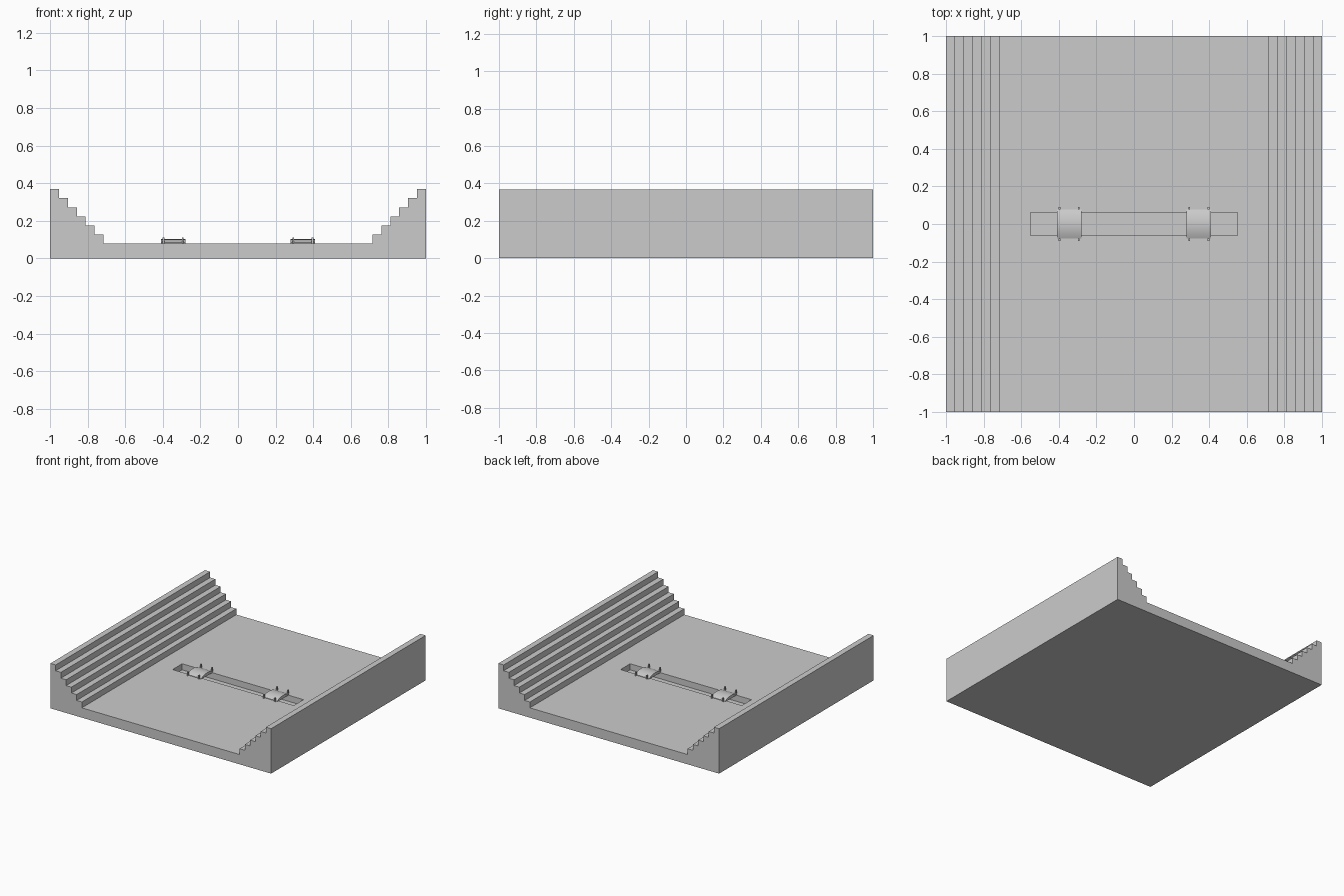
import bpy
import bmesh
import math
from mathutils import Matrix, Vector

default = bpy.data.objects.get("Cube")
if default:
    bpy.data.objects.remove(default, do_unlink=True)

stone = bpy.data.materials.new("pale grey stone")
stone.use_nodes = True
GREY = (0.6, 0.6, 0.6, 1)
stone.diffuse_color = GREY
stone.node_tree.nodes["Principled BSDF"].inputs["Base Color"].default_value = GREY

FLOOR = 0.08
STEP_H = 0.048
STEP_W = 0.0475
STEPS = 6


def add_object(name, bm):
    bmesh.ops.recalc_face_normals(bm, faces=bm.faces)
    mesh = bpy.data.meshes.new(name)
    bm.to_mesh(mesh)
    bm.free()
    mesh.materials.append(stone)
    obj = bpy.data.objects.new(name, mesh)
    bpy.context.collection.objects.link(obj)
    return obj


def prism(name, outline, sweep):
    """Extrude a closed outline of 3D points along a vector."""
    bm = bmesh.new()
    face = bm.faces.new([bm.verts.new(p) for p in outline])
    result = bmesh.ops.extrude_face_region(bm, geom=[face])
    moved = [v for v in result["geom"] if isinstance(v, bmesh.types.BMVert)]
    bmesh.ops.translate(bm, verts=moved, vec=Vector(sweep))
    return add_object(name, bm)


def box(name, centre, size):
    bm = bmesh.new()
    bmesh.ops.create_cube(bm, size=1, matrix=Matrix.Translation(centre) @ Matrix.Diagonal((*size, 1)))
    return add_object(name, bm)


# Arena: stepped terraces on both sides of a flat floor
right_side = [(1, 0)]
for i in range(STEPS, 0, -1):
    z = FLOOR + i * STEP_H
    inner = 1 - (STEPS - i + 1) * STEP_W
    right_side += [(inner + STEP_W, z), (inner, z)]
right_side.append((1 - STEPS * STEP_W, FLOOR))
left_side = [(-x, z) for x, z in reversed(right_side)]
arena = prism("terraced_arena", [(x, -1, z) for x, z in right_side + left_side], (0, 2, 0))

# Sunken channel across the floor
cutter = box("channel_cutter", (0, 0, FLOOR), (1.1, 0.124, 0.1))
cutter.hide_render = True
cut = arena.modifiers.new("channel", "BOOLEAN")
cut.operation = "DIFFERENCE"
cut.solver = "EXACT"
cut.object = cutter
bpy.context.view_layer.objects.active = arena
bpy.ops.object.modifier_apply(modifier=cut.name)
bpy.data.objects.remove(cutter, do_unlink=True)

# Two arched bridges with a post at each corner
HALF = 0.077
SEGMENTS = 16
for side, label in ((-1, "right"), (1, "left")):
    x = side * 0.345
    ys = [HALF * (2 * i / SEGMENTS - 1) for i in range(SEGMENTS + 1)]
    deck = [(x - 0.065, y, FLOOR + 0.004 + 0.018 * (1 - (y / HALF) ** 2)) for y in ys]
    under = [(x - 0.065, -HALF, FLOOR - 0.003), (x - 0.065, HALF, FLOOR - 0.003)]
    bridge = prism(label + "_bridge", deck + under[::-1], (0.13, 0, 0))
    bpy.ops.object.select_all(action="DESELECT")
    bridge.select_set(True)
    bpy.context.view_layer.objects.active = bridge
    bpy.ops.object.shade_smooth_by_angle(angle=math.radians(30))
    for px in (-1, 1):
        for py in (-1, 1):
            box(label + "_bridge_post", (x + px * 0.051, py * 0.084, FLOOR + 0.014), (0.009, 0.012, 0.034))
